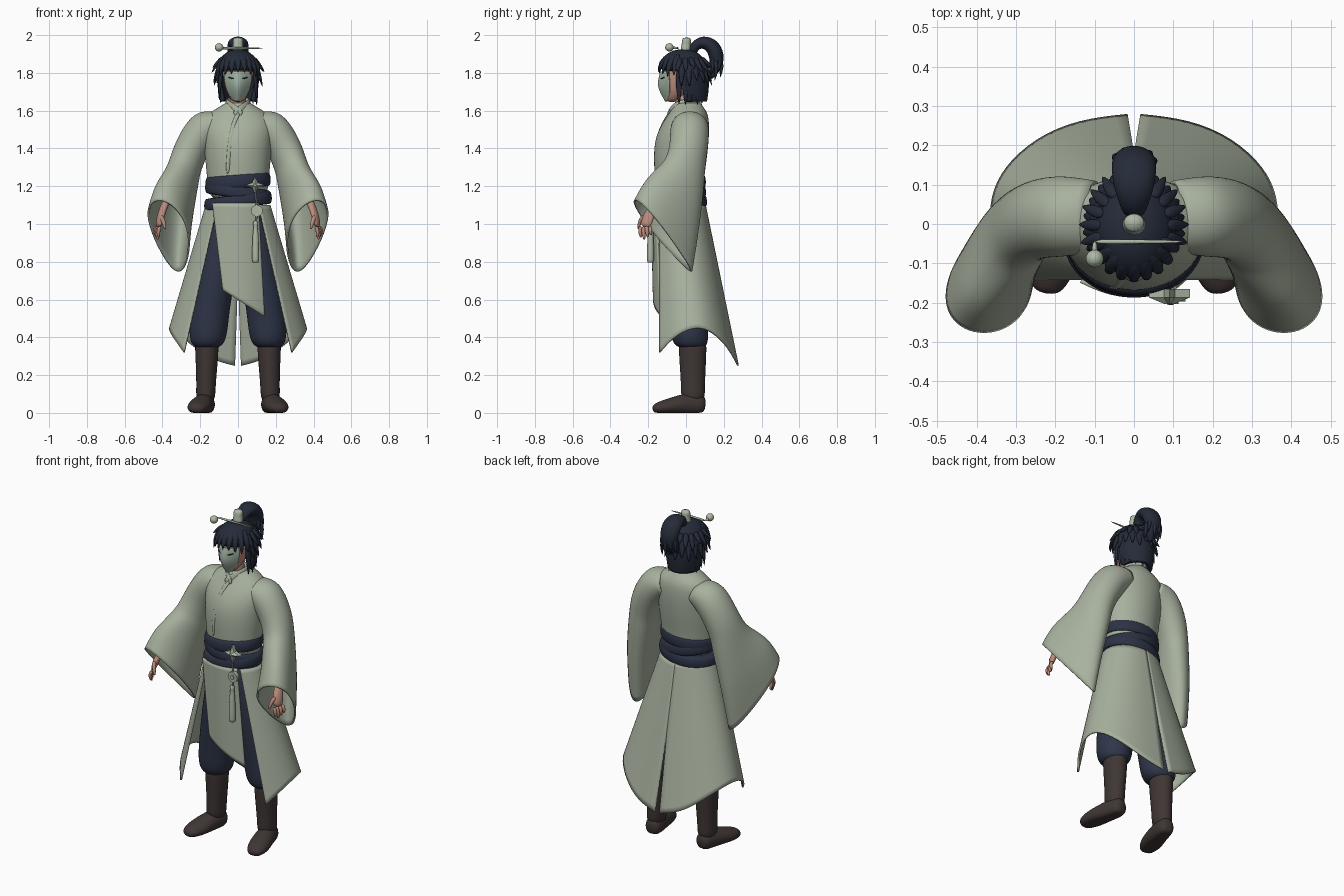
import bpy, bmesh, math, random
from mathutils import Vector as V

random.seed(4)
if "Cube" in bpy.data.objects:
    bpy.data.objects.remove(bpy.data.objects["Cube"])


def material(name, r, g, b):
    m = bpy.data.materials.new(name)
    m.use_nodes = True
    m.diffuse_color = (r, g, b, 1)
    m.node_tree.nodes["Principled BSDF"].inputs["Base Color"].default_value = (r, g, b, 1)
    return m


ROBE = material("sage_cloth", .39, .44, .345)
SASH = material("navy_sash", .025, .032, .058)
TROUSERS = material("navy_trousers", .028, .037, .066)
HAIR = material("dark_hair", .018, .024, .04)
BOOT = material("brown_leather", .05, .037, .035)
SKIN = material("skin", .5, .265, .2)
MASK = material("pale_mask", .36, .45, .37)
JADE = material("jade", .42, .48, .38)


def ring(c, u, v, n=16, taper=0):
    """Closed loop around c, spanned by u and v, narrowing towards +u."""
    k = 3 / (2 + math.cos(math.tau / n)) if n > 8 else 1
    out = []
    for i in range(n):
        a = math.tau * i / n
        out.append(V(c) + V(u) * k * math.cos(a) + V(v) * k * math.sin(a) * (1 - taper * math.cos(a)))
    return out


def flat_rings(rows, n=16):
    """Horizontal ellipses from rows of x, y, z, x radius, y radius."""
    return [ring((x, y, z), (rx, 0, 0), (0, ry, 0), n) for x, y, z, rx, ry in rows]


def tube(points, sizes, side=(1, 0, 0), n=8):
    pts, side, out = [V(p) for p in points], V(side), []
    for i, p in enumerate(pts):
        t = (pts[min(i + 1, len(pts) - 1)] - pts[max(i - 1, 0)]).normalized()
        s = (side - t * side.dot(t)).normalized()
        out.append(ring(p, s * sizes[i][0], t.cross(s) * sizes[i][1], n))
    return out


def build(name, stacks, mat, cap=True, closed=True, sub=2, thick=0, mirror=False):
    """Skin one or more stacks of loops into one object, or a left and right pair."""
    if mirror:
        flip = [[[V((-p.x, p.y, p.z)) for p in r] for r in s] for s in stacks]
        build("left_" + name, stacks, mat, cap, closed, sub, thick)
        build("right_" + name, flip, mat, cap, closed, sub, thick)
        return
    bm = bmesh.new()
    for stack in stacks:
        rows = [[bm.verts.new(p) for p in r] for r in stack]
        n = len(rows[0])
        for a, b in zip(rows, rows[1:]):
            for i in range(n if closed else n - 1):
                j = (i + 1) % n
                bm.faces.new((a[i], a[j], b[j], b[i]))
        if cap and closed:
            bm.faces.new(rows[0])
            bm.faces.new(rows[-1])
    bmesh.ops.recalc_face_normals(bm, faces=bm.faces[:])
    for f in bm.faces:
        f.smooth = sub > 0
    me = bpy.data.meshes.new(name)
    bm.to_mesh(me)
    bm.free()
    me.materials.append(mat)
    ob = bpy.data.objects.new(name, me)
    bpy.context.collection.objects.link(ob)
    if sub:
        m = ob.modifiers.new("smooth", "SUBSURF")
        m.levels = m.render_levels = sub
        m.boundary_smooth = "PRESERVE_CORNERS"
    if thick:
        m = ob.modifiers.new("cloth", "SOLIDIFY")
        m.thickness, m.offset = thick, 0


# Boots
build("boot_shaft", [flat_rings([(.165, .035, .38, .06, .07), (.165, .035, .35, .063, .074),
      (.166, .036, .24, .056, .068), (.17, .037, .13, .05, .062), (.172, .037, .05, .052, .064)])],
      BOOT, mirror=True)
foot = tube([(.165, .105, .04), (.17, .06, .045), (.185, -.01, .045), (.203, -.08, .035),
             (.218, -.14, .026), (.224, -.178, .02)],
            [(.036, .045), (.052, .06), (.055, .057), (.064, .044), (.053, .034), (.03, .02)], n=14)
for loop in foot:
    for p in loop:
        p.z = max(p.z, 0)
build("boot_foot", [foot], BOOT, mirror=True)

# Baggy trousers
build("trouser_leg", [flat_rings([(.06, -.03, 1.12, .09, .095), (.08, -.03, .95, .09, .095),
      (.11, -.015, .75, .1, .1), (.145, .01, .55, .1, .1), (.157, .018, .44, .102, .1),
      (.16, .022, .375, .092, .095), (.165, .03, .34, .062, .07)])], TROUSERS, mirror=True)

# Coat skirt: one half from the open front edge round to the back slit
hem = [(.285, -.14, .32), (.335, -.08, .39), (.364, 0, .44), (.36, .07, .455),
       (.33, .14, .43), (.25, .215, .36), (.14, .262, .28), (.016, .275, .25)]
skirt = []
for r in range(8):
    u = r / 7
    row = []
    for i, h in enumerate(hem):
        a = math.radians(-50 + 20 * i)
        top = V((.17 * math.cos(a), -.035 + .135 * math.sin(a), 1.1))
        p = top.lerp(V(h), u)
        if i == len(hem) - 1:
            p.x = h[0] * max(0, (u - .45) / .55)
        row.append(p)
    skirt.append(row)
build("coat_skirt", [skirt], ROBE, closed=False, thick=.01, mirror=True)

# Hanging front panel with a slanted hem
panel = []
for r in range(7):
    u = r / 6
    row = []
    for i in range(7):
        t = i / 6
        x = (-.135 + .055 * u) * (1 - t) + (.108 + .032 * u) * t
        z = 1.11 + (.65 - .14 * t - 1.11) * u
        row.append(V((x, -.183 + 2.1 * x * x + .012 * u, z)))
    panel.append(row)
build("front_panel", [panel], ROBE, closed=False, thick=.01)

# Upper robe and neck collar
build("robe_torso", [flat_rings([(0, -.035, 1.1, .155, .125), (0, -.035, 1.25, .163, .13),
      (0, -.03, 1.35, .174, .141), (0, -.022, 1.45, .18, .143), (0, -.003, 1.53, .19, .126),
      (0, .015, 1.59, .155, .1), (0, .01, 1.63, .078, .073), (0, .008, 1.65, .06, .066)])], ROBE)
build("collar", [tube([(0, .078, 1.65), (.05, .05, 1.65), (.064, 0, 1.642), (.045, -.05, 1.63),
      (.012, -.078, 1.606), (-.02, -.096, 1.575)],
      [(.022, .008)] * 6, side=(0, .2, 1))], ROBE, mirror=True)
# Overlapping lapel edge on the chest
build("lapel_edge", [tube([(.01, -.082, 1.598), (-.022, -.118, 1.54), (-.04, -.153, 1.46),
      (-.05, -.163, 1.36), (-.055, -.157, 1.26)], [(.012, .008)] * 5)], ROBE)

# Wide sleeves with drooping cuffs
build("sleeve", [[ring((.10, .02, 1.53), (0, .085, 0), (.02, 0, .06)),
      ring((.185, .02, 1.505), (0, .1, 0), (.045, 0, .092)),
      ring((.248, .015, 1.40), (0, .094, -.01), (.07, 0, .055)),
      ring((.278, -.005, 1.315), (0, .1, -.01), (.073, -.01, .045)),
      ring((.29, -.02, 1.27), (0, .112, -.03), (.08, -.02, .035)),
      ring((.33, -.065, 1.135), (-.02, .137, -.1), (.092, -.01, .04), taper=.15),
      ring((.347, -.095, 1.03), (-.03, .145, -.15), (.094, .005, .035), taper=.28),
      ring((.358, -.122, .935), (-.035, .15, -.185), (.098, .01, .03), taper=.35)]],
      ROBE, cap=False, thick=.01, mirror=True)

# Hands: palm, four fingers and a thumb
hand = [tube([(.34, -.07, 1.2), (.39, -.16, 1.1), (.412, -.205, 1.035), (.42, -.215, .98)],
             [(.03, .028), (.025, .021), (.037, .02), (.034, .015)], side=(.35, 1, 0))]
for i in range(4):
    o = -.027 + .018 * i
    a = V((.42 + .35 * o, -.215 + o, .99))
    drop = .075 - .012 * abs(i - 1)
    hand.append(tube([a, a + V((.014, -.002, -drop / 2)), a + V((.008, .004, -drop))],
                     [(.0115, .0115), (.011, .011), (.007, .007)], side=(0, 1, 0)))
hand.append(tube([(.408, -.225, 1.045), (.393, -.247, 1.01), (.385, -.252, .97)],
                 [(.014, .012), (.012, .011), (.007, .007)]))
build("hand", hand, SKIN, mirror=True)

# Wrapped sash in tilted overlapping bands
for k, (z, h, r, tilt) in enumerate([(1.12, .035, .172, .02), (1.17, .035, .167, -.025), (1.225, .038, .166, .012)]):
    build("sash_band_%d" % (k + 1), [[ring((0, -.038, z + d * h), (r + e, 0, tilt), (0, r - .03 + e, 0))
          for d, e in [(-1, -.01), (-.9, .004), (0, .009), (.9, .002), (1, -.012)]]], SASH)

# Belt star, pendant disc, cord and tassel
star = [[V((.09 + s * (.052 if i % 2 == 0 else .02) * math.sin(math.tau * i / 8), y,
            1.205 + s * (.052 if i % 2 == 0 else .02) * math.cos(math.tau * i / 8))) for i in range(8)]
        for y, s in [(-.165, 1), (-.187, 1), (-.203, .25)]]
build("belt_star", [star], JADE, sub=0)
build("pendant_disc", [tube([(.1, -.175, 1.07), (.1, -.197, 1.07)], [(.03, .03)] * 2, n=16),
      tube([(.1, -.19, 1.07), (.1, -.204, 1.07)], [(.012, .012)] * 2, n=12)], JADE, sub=0)
build("pendant_cord", [tube([(.09, -.185, 1.19), (.1, -.19, 1.09), (.098, -.19, 1.03), (.093, -.188, .97)],
      [(.005, .005)] * 4)], JADE, sub=1)
build("tassel", [flat_rings([(.093, -.188, z, r, r) for z, r in
      [(1.02, .008), (1.0, .016), (.985, .009), (.96, .015), (.88, .018), (.8, .019), (.795, .015)]], 12)],
      JADE, sub=1)

# Neck, head and face mask
build("neck", [flat_rings([(0, 0, 1.57, .05, .05), (0, -.012, 1.63, .043, .045),
      (0, -.02, 1.7, .043, .048)])], SKIN)
build("head", [flat_rings([(0, -.078, 1.645, .022, .022), (0, -.063, 1.668, .045, .05),
      (0, -.047, 1.71, .067, .074), (0, -.032, 1.76, .078, .094), (0, -.022, 1.82, .08, .1),
      (0, -.012, 1.88, .065, .085), (0, -.01, 1.91, .03, .04)])], SKIN)
mask = []
for z, w, yc, ys in [(1.65, .012, -.108, -.1), (1.685, .05, -.13, -.083), (1.73, .066, -.152, -.087),
                     (1.775, .073, -.145, -.088), (1.808, .07, -.136, -.09)]:
    mask.append([V((w * i / 4, yc + (ys - yc) * abs(i / 4) ** 1.4, z)) for i in range(-4, 5)])
build("face_mask", [mask], MASK, closed=False, thick=.006)
build("eye_slit", [tube([(.018, -.138, 1.768), (.035, -.126, 1.772), (.052, -.11, 1.777)],
      [(.002, .004), (.006, .004), (.002, .004)], side=(0, 0, 1))], HAIR, sub=1, mirror=True)

# Hair cap and back curtain
build("hair_cap", [flat_rings([(0, -.015, z, rx, ry) for z, rx, ry in
      [(1.8, .1, .118), (1.84, .105, .124), (1.88, .093, .11), (1.912, .06, .072), (1.925, .025, .03)]])], HAIR)
curtain = []
for z, rx, ry in [(1.84, .1, .107), (1.76, .1, .112), (1.7, .092, .108), (1.65, .08, .1)]:
    curtain.append([V((rx * math.cos(math.radians(a)), ry * math.sin(math.radians(a)), z)) for a in range(0, 181, 15)])
build("hair_back", [curtain], HAIR, closed=False, thick=.025)


# Pointed locks all around the head
def lock(deg, z0, z1, r0, r1, r2, w):
    a = math.radians(deg)
    d = V((math.cos(a), 1.12 * math.sin(a), 0))
    c = V((0, -.008, 0))
    pts = [c + d * r0 + V((0, 0, z0)), c + d * r1 + V((0, 0, z0 * .55 + z1 * .45)), c + d * r2 + V((0, 0, z1))]
    return tube(pts, [(w * .7, .012), (w, .013), (.002, .002)], side=(-math.sin(a), math.cos(a), 0), n=6)


locks = []
for i in range(13):
    deg = -15 + 17.5 * i
    locks.append(lock(deg, 1.84, random.uniform(1.615, 1.655), .09, .1, .1, .026))
    locks.append(lock(deg + 8, 1.87, random.uniform(1.72, 1.76), .085, .112, .132, .024))
    locks.append(lock(deg, 1.885, random.uniform(1.785, 1.83), .08, .11, .142, .022))
for i in range(9):
    deg = 204 + 16.5 * i
    drop = .025 * abs(i - 4) / 4 + random.uniform(0, .015)
    locks.append(lock(deg, 1.905, 1.805 - drop, .065, .118, .124, .024))
build("hair_locks", locks, HAIR, sub=1)

# Ponytail with ragged ends
tail_path = [(0, .03, 1.9), (0, .045, 1.945), (0, .09, 1.967), (0, .14, 1.945),
             (0, .165, 1.89), (0, .16, 1.83), (0, .13, 1.765)]
build("ponytail", [tube(tail_path, [(.025, .025), (.035, .028), (.05, .036), (.058, .042),
      (.055, .042), (.042, .032), (.008, .008)], n=12)], HAIR)
ends = []
for i in range(9):
    a = math.tau * i / 9
    o = V((.042 * math.cos(a), .024 * math.sin(a), random.uniform(-.03, .03)))
    ends.append(tube([V((0, .155, 1.9)) + o, V((0, .165, 1.85)) + o * 1.15, V((0, .15, 1.79)) + o * 1.3],
                     [(.016, .014), (.016, .014), (.002, .002)], n=6))
build("ponytail_ends", ends, HAIR, sub=1)

# Hair crown and pin
build("hair_crown", [flat_rings([(0, -.002, 1.91, .034, .03), (0, 0, 1.935, .028, .026),
      (0, .002, 1.96, .024, .023), (0, .004, 1.99, .03, .025)], 12)], JADE, sub=1)
build("hair_pin", [tube([(-.11, -.045, 1.93), (0, -.045, 1.932), (.14, -.045, 1.93)],
      [(.008, .008), (.006, .006), (.004, .004)], side=(0, 0, 1)),
      tube([(-.1, -.04, 1.93), (-.1, -.09, 1.935)], [(.008, .008)] * 2)], JADE, sub=1)
build("pin_ball", [flat_rings([(-.1, -.088, 1.935 + .023 * math.cos(a), .023 * math.sin(a), .023 * math.sin(a))
      for a in (.2, .7, 1.2, 1.57, 1.94, 2.44, 2.94)], 12)], JADE, sub=1)
